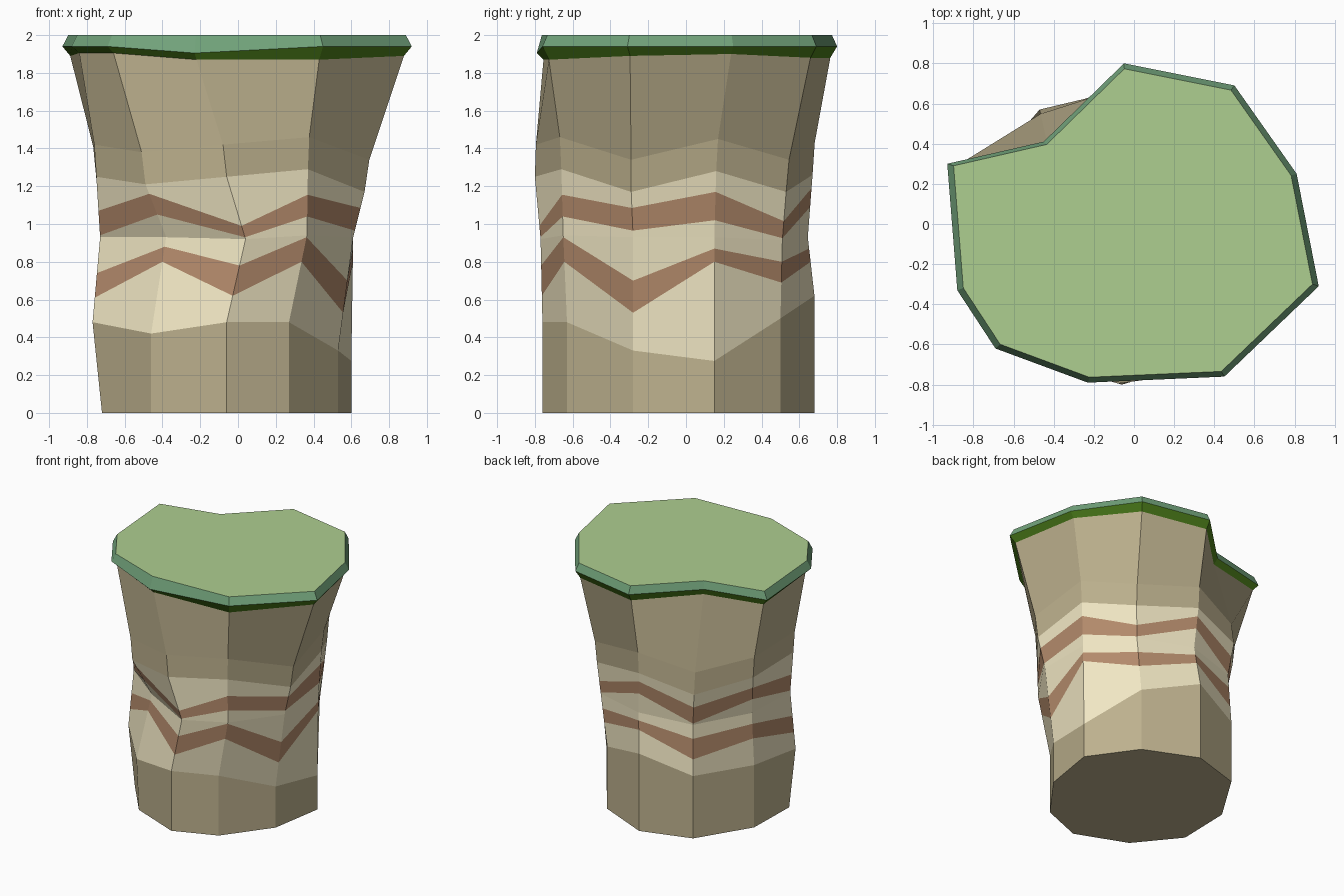
import bpy
from mathutils import Vector

if "Cube" in bpy.data.objects:
    bpy.data.objects.remove(bpy.data.objects["Cube"])


def material(name, rgb):
    m = bpy.data.materials.new(name)
    m.diffuse_color = (*rgb, 1)
    m.use_nodes = True
    m.node_tree.nodes["Principled BSDF"].inputs["Base Color"].default_value = m.diffuse_color
    return m


rock = material("rock", (0.51, 0.44, 0.27))
pale = material("pale_rock", (0.88, 0.80, 0.55))
clay = material("clay_band", (0.46, 0.26, 0.15))
grass = material("grass_top", (0.42, 0.62, 0.28))
edge = material("grass_edge", (0.17, 0.37, 0.20))
under = material("grass_underside", (0.07, 0.20, 0.01))


def ring(plan, heights):
    return [Vector((x, y, z)) for (x, y), z in zip(plan, heights)]


def scaled(plan, s):
    return [(x * s, y * s) for x, y in plan]


def blend(a, b, heights):
    """Ring between two rings, each corner placed by its height."""
    out = []
    for p, q, z in zip(a, b, heights):
        v = p.lerp(q, (z - p.z) / (q.z - p.z))
        out.append(v)
    return out


def loft(name, rings, mats, bottom=None, top=None):
    """Flat-faced skin through rings; mats gives one material per strip."""
    n = len(rings[0])
    verts = [v for r in rings for v in r]
    faces, face_mats = [], []
    for k, m in enumerate(mats):
        for i in range(n):
            j = (i + 1) % n
            faces.append((k * n + i, k * n + j, (k + 1) * n + j, (k + 1) * n + i))
            face_mats.append(m)
    if bottom:
        faces.append(tuple(reversed(range(n))))
        face_mats.append(bottom)
    if top:
        faces.append(tuple(range(len(verts) - n, len(verts))))
        face_mats.append(top)
    mesh = bpy.data.meshes.new(name)
    mesh.from_pydata(verts, [], faces)
    slots = list(dict.fromkeys(face_mats))
    for m in slots:
        mesh.materials.append(m)
    for p, m in zip(mesh.polygons, face_mats):
        p.material_index = slots.index(m)
    obj = bpy.data.objects.new(name, mesh)
    bpy.context.collection.objects.link(obj)
    return obj


# Plan outlines, ten corners counter-clockwise from the left front
foot = [(-.72, -.28), (-.46, -.60), (-.06, -.76), (.27, -.63), (.53, -.28),
        (.60, .15), (.35, .50), (-.06, .68), (-.455, .56), (-.71, .15)]
waist = [(-.73, -.28), (-.38, -.55), (.04, -.77), (.365, -.65), (.61, -.28),
         (.61, .15), (.40, .51), (-.03, .645), (-.44, .54), (-.71, .18)]
shoulder = [(-.75, -.29), (-.49, -.64), (-.06, -.80), (.37, -.66), (.67, -.29),
            (.63, .16), (.42, .53), (-.05, .67), (-.47, .57), (-.75, .22)]
cap = [(-.88, -.33), (-.69, -.62), (-.23, -.79), (.45, -.76), (.92, -.31),
       (.81, .25), (.50, .69), (-.05, .80), (-.45, .41), (-.93, .30)]

# Wavy heights of the rock layers at those corners
z_base = [.48, .42, .48, .48, .33, .275, .50, .62, .50, .50]
z_low0 = [.61, .80, .62, .80, .53, .80, .69, .80, .63, .72]
z_low1 = [.74, .88, .78, .93, .70, .87, .80, .87, .79, .84]
z_up0 = [.94, 1.05, .93, 1.04, .965, 1.02, .925, 1.09, .91, 1.05]
z_up1 = [1.07, 1.16, .99, 1.155, 1.085, 1.17, 1.015, 1.19, 1.05, 1.15]
z_pale = [1.25, 1.21, 1.25, 1.29, 1.17, 1.28, 1.17, 1.26, 1.16, 1.24]
z_rim = [1.905, 1.905, 1.87, 1.87, 1.89, 1.90, 1.88, 1.88, 1.89, 1.89]
z_waist = [min(max(.93, a + .01), b - .01) for a, b in zip(z_low1, z_up0)]

# Rock column with two clay bands
r_foot = ring(foot, [0] * 10)
r_base = ring([(-.77, -.29), (-.46, -.63)] + foot[2:], z_base)
r_waist = ring(waist, z_waist)
r_shoulder = ring(shoulder, z_pale)
r_rim = ring(scaled(cap, .955), z_rim)
r_neck = [p.lerp(q, .12) for p, q in zip(r_shoulder, r_rim)]
for v, z in zip(r_neck, z_pale):
    v.z = z + .17
loft("rock_column",
     [r_foot, r_base, blend(r_base, r_waist, z_low0), blend(r_base, r_waist, z_low1),
      r_waist, blend(r_waist, r_shoulder, z_up0), blend(r_waist, r_shoulder, z_up1),
      r_shoulder, r_neck, r_rim],
     [rock, pale, clay, pale, pale, clay, pale, rock, rock], bottom=rock)

# Grass cap with a bevelled rim
loft("grass_cap",
     [r_rim, ring(cap, [1.94, 1.94, 1.905] + [1.94] * 7), ring(scaled(cap, .966), [2] * 10)],
     [under, edge], top=grass)
